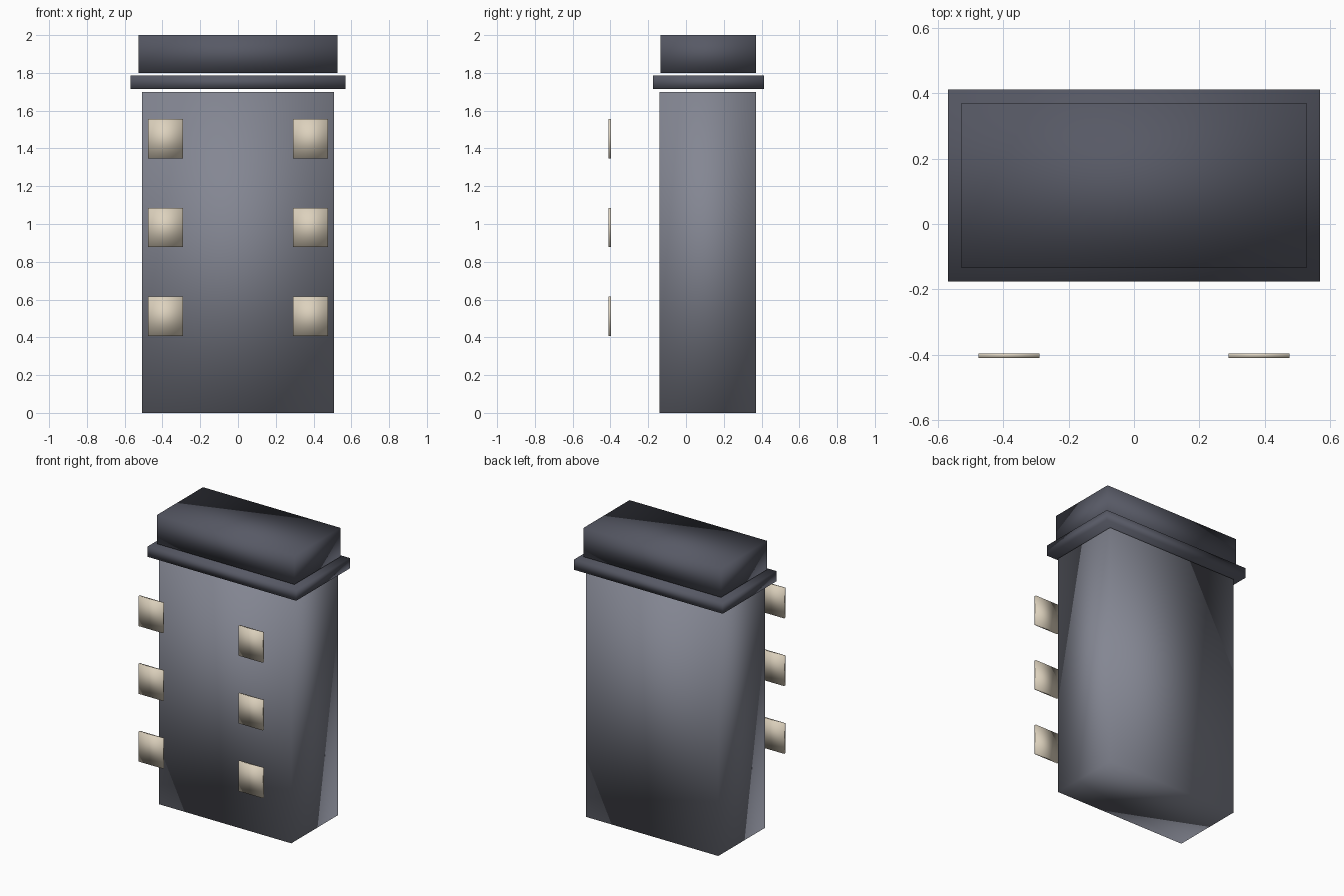
import bpy
import bmesh
from mathutils import Vector

cube = bpy.data.objects.get("Cube")
if cube:
    bpy.data.objects.remove(cube, do_unlink=True)


def material(name, rgb):
    mat = bpy.data.materials.new(name)
    mat.use_nodes = True
    colour = (*rgb, 1)
    mat.diffuse_color = colour
    mat.node_tree.nodes["Principled BSDF"].inputs["Base Color"].default_value = colour
    return mat


def box(name, low, high, mat):
    """Smooth-shaded box spanning two opposite corners."""
    low, high = Vector(low), Vector(high)
    bm = bmesh.new()
    bmesh.ops.create_cube(bm, size=1)
    for v in bm.verts:
        v.co = (low + high) / 2 + v.co * (high - low)
    for f in bm.faces:
        f.smooth = True
    mesh = bpy.data.meshes.new(name)
    bm.to_mesh(mesh)
    bm.free()
    mesh.materials.append(mat)
    obj = bpy.data.objects.new(name, mesh)
    bpy.context.collection.objects.link(obj)
    return obj


wall_grey = material("wall grey", (0.23, 0.24, 0.29))
roof_grey = material("dark roof grey", (0.095, 0.10, 0.13))
window_cream = material("window cream", (0.72, 0.64, 0.51))

# Tower body, with a separate cornice and roof block floating just above it
box("tower_body", (-0.507, -0.14, 0), (0.507, 0.37, 1.70), wall_grey)
box("cornice", (-0.57, -0.176, 1.714), (0.57, 0.412, 1.786), roof_grey)
box("roof_block", (-0.528, -0.135, 1.80), (0.528, 0.37, 2.0), roof_grey)

# Two columns of window panels standing in front of the body
for side, x in (("right", -0.383), ("left", 0.383)):
    for row, z in enumerate((0.512, 0.982, 1.452), 1):
        box(f"window_{side}_{row}", (x - 0.093, -0.41, z - 0.104),
            (x + 0.093, -0.396, z + 0.104), window_cream)
